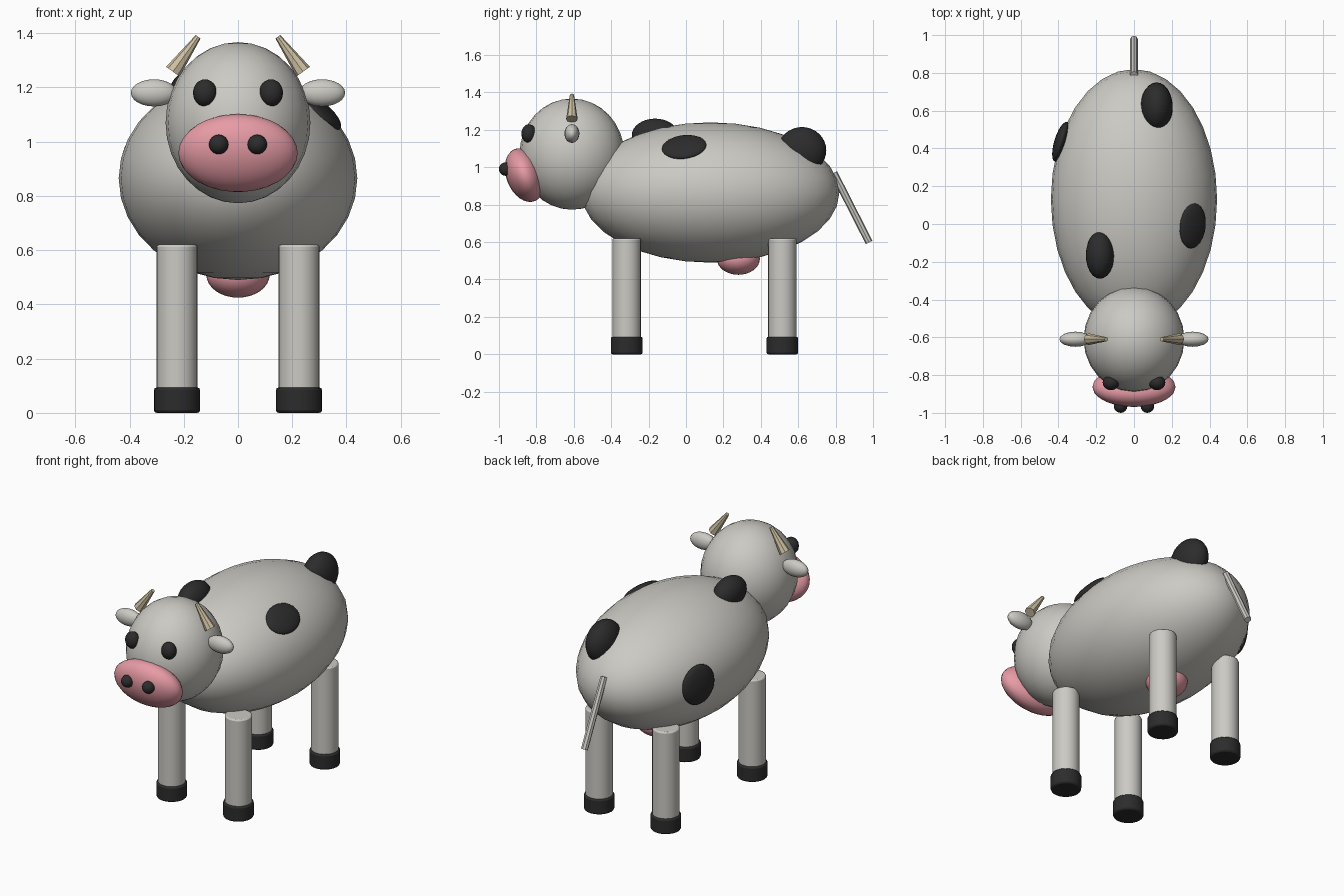
import bpy, math
from mathutils import Vector

if "Cube" in bpy.data.objects:
    bpy.data.objects.remove(bpy.data.objects["Cube"])


def material(name, rgb):
    m = bpy.data.materials.new(name)
    m.diffuse_color = (*rgb, 1)
    m.use_nodes = True
    m.node_tree.nodes["Principled BSDF"].inputs["Base Color"].default_value = m.diffuse_color
    return m


WHITE = material("hide_white", (0.60, 0.59, 0.55))
BLACK = material("black", (0.025, 0.025, 0.025))
PINK = material("pink", (0.80, 0.33, 0.38))
HORN = material("horn_tan", (0.62, 0.53, 0.36))


def finish(name, mat):
    ob = bpy.context.object
    ob.name = name
    ob.data.materials.append(mat)
    return ob


def ellipsoid(name, mat, loc, radii, rot=(0, 0, 0), seg=24, rings=16):
    bpy.ops.mesh.primitive_uv_sphere_add(
        segments=seg, ring_count=rings, radius=1, location=loc,
        rotation=[math.radians(a) for a in rot])
    ob = finish(name, mat)
    ob.scale = radii
    bpy.ops.object.shade_smooth()
    return ob


def rod(name, mat, a, b, r1, r2, sides, bevel=0):
    a, b = Vector(a), Vector(b)
    bpy.ops.mesh.primitive_cone_add(
        vertices=sides, radius1=r1, radius2=r2, depth=(b - a).length,
        location=(a + b) / 2, rotation=(b - a).to_track_quat('Z', 'Y').to_euler())
    ob = finish(name, mat)
    if bevel:
        bpy.ops.object.shade_smooth_by_angle(angle=math.radians(40))
        mod = ob.modifiers.new("soft_edge", 'BEVEL')
        mod.width, mod.segments = bevel, 2
        mod.limit_method, mod.angle_limit = 'ANGLE', math.radians(40)
    return ob


# Body, head, muzzle, udder and tail
ellipsoid("body", WHITE, (0, 0.13, 0.865), (0.44, 0.69, 0.375), seg=32)
ellipsoid("head", WHITE, (0, -0.61, 1.07), (0.267, 0.28, 0.297))
ellipsoid("muzzle", PINK, (0, -0.862, 0.958), (0.22, 0.099, 0.149), (21, 0, 0))
ellipsoid("udder", PINK, (0, 0.28, 0.51), (0.117, 0.115, 0.085))
rod("tail", WHITE, (0, 0.79, 0.97), (0, 0.979, 0.598), 0.02, 0.02, 8)

# Paired face parts and legs
for side, s in (("right", 1), ("left", -1)):
    ellipsoid("eye_" + side, BLACK, (s * 0.122, -0.84, 1.18),
              (0.044, 0.04, 0.05), seg=16, rings=12)
    ellipsoid("nostril_" + side, BLACK, (s * 0.071, -0.964, 0.99),
              (0.036, 0.036, 0.036), seg=16, rings=12)
    ellipsoid("ear_" + side, WHITE, (s * 0.31, -0.61, 1.18),
              (0.085, 0.04, 0.05), seg=16, rings=12)
    rod("horn_" + side, HORN, (s * 0.24, -0.61, 1.258), (s * 0.147, -0.61, 1.387),
        0.031, 0.011, 8)
    for end, y in (("front", -0.317), ("back", 0.515)):
        x = s * 0.225
        rod(f"leg_{end}_{side}", WHITE, (x, y, 0.06), (x, y, 0.62),
            0.076, 0.076, 24, 0.008)
        rod(f"hoof_{end}_{side}", BLACK, (x, y, 0), (x, y, 0.094),
            0.085, 0.085, 24, 0.01)

# Hide spots, two raised on the back and two lying flat on the flanks
ellipsoid("spot_rump", BLACK, (0.12, 0.62, 1.09), (0.085, 0.13, 0.125))
ellipsoid("spot_shoulder", BLACK, (-0.18, -0.165, 1.17), (0.075, 0.125, 0.09))
ellipsoid("spot_right_flank", BLACK, (0.31, -0.01, 1.108), (0.09, 0.12, 0.03), (7, 42, 0))
ellipsoid("spot_left_flank", BLACK, (-0.387, 0.435, 0.89), (0.035, 0.11, 0.12), (0, 0, -17))
